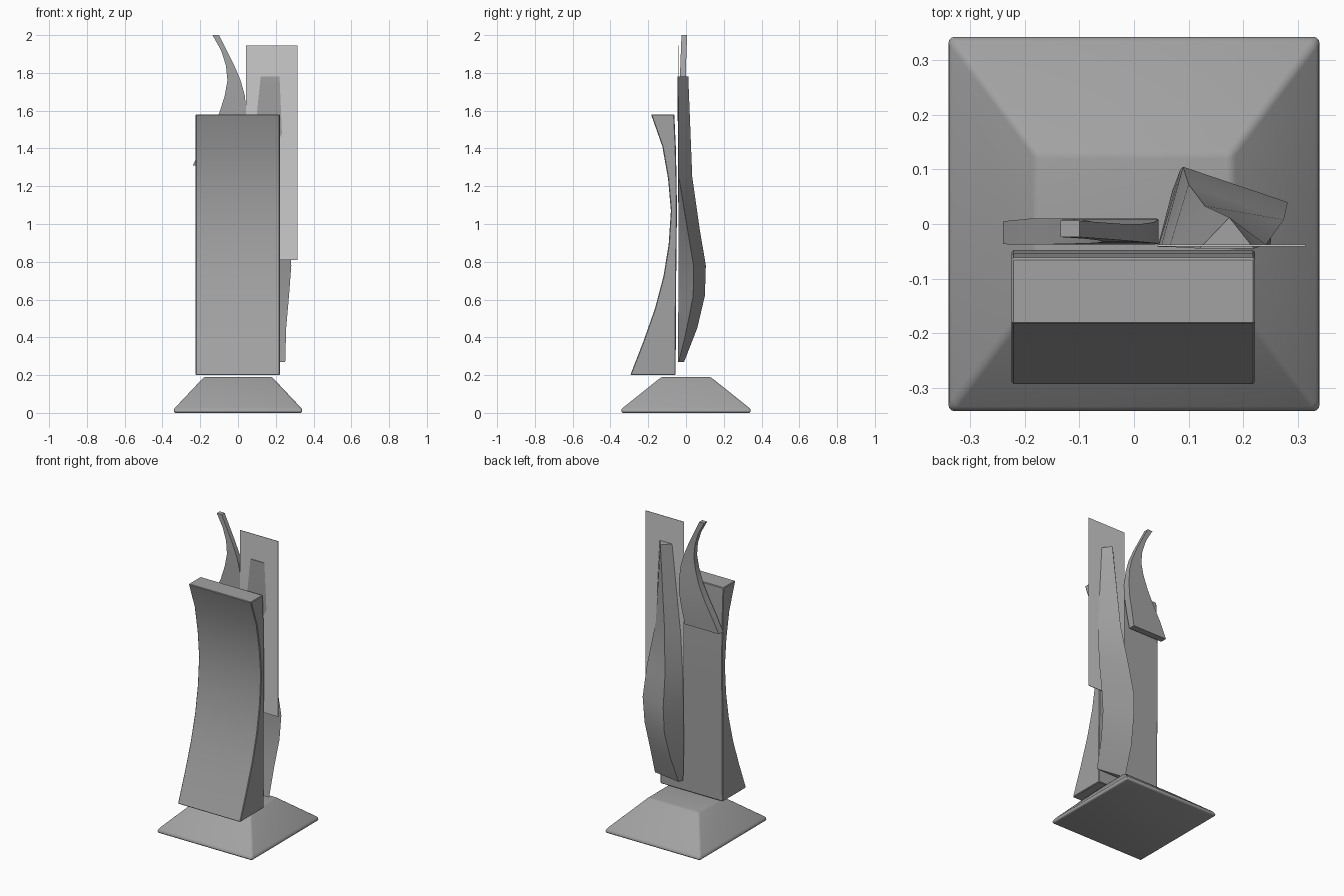
import bpy, bmesh
from math import radians

old = bpy.data.objects.get("Cube")
if old:
    bpy.data.objects.remove(old, do_unlink=True)


def make_material(name, value):
    m = bpy.data.materials.new(name)
    m.use_nodes = True
    colour = (value, value, value, 1)
    m.diffuse_color = colour
    m.node_tree.nodes["Principled BSDF"].inputs["Base Color"].default_value = colour
    return m


grey = make_material("mid grey", 0.36)
pale = make_material("pale grey", 0.6)


def loft(name, rings, mat, bevel=0.0, segments=2, angle=30):
    """Skin a stack of matching rings and cap both ends."""
    bm = bmesh.new()
    loops = [[bm.verts.new(p) for p in ring] for ring in rings]
    for a, b in zip(loops, loops[1:]):
        for i in range(len(a)):
            j = (i + 1) % len(a)
            bm.faces.new((a[i], a[j], b[j], b[i]))
    bm.faces.new(loops[0][::-1])
    bm.faces.new(loops[-1])
    bmesh.ops.recalc_face_normals(bm, faces=bm.faces)
    mesh = bpy.data.meshes.new(name)
    bm.to_mesh(mesh)
    bm.free()
    mesh.materials.append(mat)
    ob = bpy.data.objects.new(name, mesh)
    bpy.context.collection.objects.link(ob)
    bpy.ops.object.select_all(action='DESELECT')
    ob.select_set(True)
    bpy.context.view_layer.objects.active = ob
    if bevel:
        mod = ob.modifiers.new("Soft edges", 'BEVEL')
        mod.width, mod.segments = bevel, segments
        mod.limit_method, mod.angle_limit = 'ANGLE', radians(25)
        bpy.ops.object.modifier_apply(modifier=mod.name)
    bpy.ops.object.shade_smooth_by_angle(angle=radians(angle))
    return ob


def box_ring(x0, x1, y0, y1, z):
    return [(x0, y0, z), (x1, y0, z), (x1, y1, z), (x0, y1, z)]


# Pedestal: sloped block on a thin rim
loft("pedestal", [box_ring(-w, w, -d, d, z) for w, d, z in
                  ((0.34, 0.343, 0), (0.34, 0.343, 0.02), (0.18, 0.13, 0.19))],
     grey, 0.012, 3)

# Main slab: concave front, nearly flat back (front y, back y, z)
slab = [(-0.295, -0.055, 0.2), (-0.225, -0.054, 0.38), (-0.165, -0.053, 0.55),
        (-0.12, -0.052, 0.72), (-0.092, -0.05, 0.89), (-0.08, -0.048, 1.07),
        (-0.095, -0.05, 1.24), (-0.125, -0.054, 1.41), (-0.185, -0.062, 1.58)]
loft("main_slab", [box_ring(-0.225, 0.222, f, b, z) for f, b, z in slab],
     grey, 0.004, 1)

# Thin upright panel
loft("thin_panel", [box_ring(0.042, 0.315, -0.041, -0.038, z) for z in (0.81, 1.945)], pale)

# Twisted three-sided blade: left edge, right edge, back ridge, height
blade = [((0.05, -0.042), (0.25, -0.04), (0.06, -0.01), 0.27),
         ((0.045, -0.042), (0.255, 0.005), (0.07, 0.06), 0.45),
         ((0.044, -0.04), (0.27, 0.038), (0.085, 0.1), 0.62),
         ((0.045, -0.04), (0.282, 0.04), (0.09, 0.105), 0.78),
         ((0.05, -0.04), (0.275, 0.008), (0.1, 0.073), 0.97),
         ((0.065, -0.042), (0.242, -0.038), (0.13, 0.033), 1.25),
         ((0.12, -0.045), (0.22, -0.045), (0.175, 0.012), 1.78)]
loft("curved_blade", [[(x, y, z) for x, y in pts] for *pts, z in blade], grey, angle=25)

# Horn: flat curl tapering to the tip (left x, right x, front y, back y, z)
horn = [(-0.24, 0.005, -0.037, 0.005, 1.31), (-0.19, 0.025, -0.038, 0.01, 1.41),
        (-0.14, 0.042, -0.037, 0.01, 1.5), (-0.098, 0.045, -0.036, 0.008, 1.59),
        (-0.07, 0.036, -0.035, 0.003, 1.68), (-0.056, 0.014, -0.033, 0.0, 1.76),
        (-0.064, -0.02, -0.03, 0.0, 1.84), (-0.09, -0.06, -0.027, 0.003, 1.92),
        (-0.135, -0.1, -0.024, 0.006, 2.0)]
loft("horn", [box_ring(*row) for row in horn], grey)
